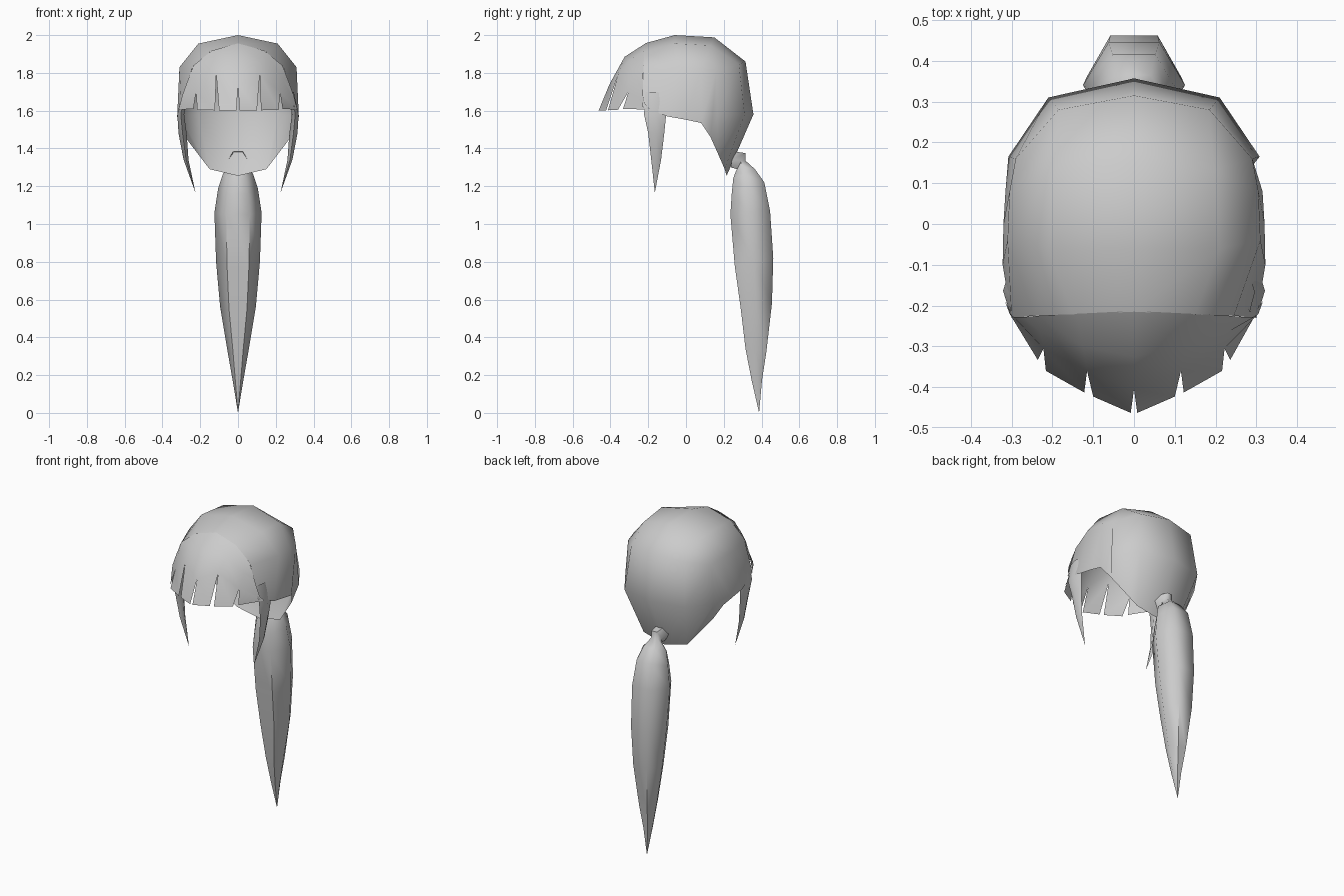
import bpy, bmesh, math
from mathutils import Vector

if "Cube" in bpy.data.objects:
    bpy.data.objects.remove(bpy.data.objects["Cube"])

hair = bpy.data.materials.new("hair grey")
hair.diffuse_color = (0.6, 0.6, 0.6, 1)
hair.use_nodes = True
hair.node_tree.nodes["Principled BSDF"].inputs["Base Color"].default_value = hair.diffuse_color


def finish(name, bm, outward):
    """Weld, triangulate bent quads, orient outward and smooth."""
    bmesh.ops.remove_doubles(bm, verts=bm.verts, dist=0.0005)
    bmesh.ops.recalc_face_normals(bm, faces=bm.faces)
    bm.normal_update()
    centre = Vector(outward)
    if sum((f.calc_center_median() - centre).dot(f.normal) * f.calc_area() for f in bm.faces) < 0:
        bmesh.ops.reverse_faces(bm, faces=bm.faces)
    me = bpy.data.meshes.new(name)
    bm.to_mesh(me)
    bm.free()
    me.materials.append(hair)
    ob = bpy.data.objects.new(name, me)
    bpy.context.collection.objects.link(ob)
    bpy.ops.object.select_all(action='DESELECT')
    ob.select_set(True)
    bpy.context.view_layer.objects.active = ob
    bpy.ops.object.shade_smooth_by_angle(angle=math.radians(60))
    return ob


def patch(bm, rows, mirror=True, closed=False):
    """Skin a grid of points, optionally with its mirror image across x."""
    for s in ((1, -1) if mirror else (1,)):
        grid = [[bm.verts.new((s * x, y, z)) for x, y, z in r] for r in rows]
        for a, b in zip(grid, grid[1:]):
            n = len(a)
            for i in range(n if closed else n - 1):
                j = (i + 1) % n
                quad = [a[i], a[j], b[j], b[i]]
                bm.faces.new(quad if s > 0 else quad[::-1])


# Cap: arcs from the crown line down to the hem, front to nape
bm = bmesh.new()
patch(bm, [
    [(0, -.215, 1.957), (.15, -.222, 1.91), (.245, -.225, 1.82), (.30, -.23, 1.62)],
    [(0, -.06, 2.0), (.21, -.06, 1.955), (.31, -.04, 1.83), (.322, -.10, 1.57)],
    [(0, .15, 1.988), (.195, .13, 1.945), (.305, .08, 1.825), (.32, .0, 1.552)],
    [(0, .315, 1.86), (.185, .28, 1.845), (.29, .16, 1.81), (.315, .08, 1.535)],
    [(0, .357, 1.58), (.21, .31, 1.58), (.308, .165, 1.57), (.28, .13, 1.46)],
    [(0, .215, 1.255), (.15, .205, 1.29), (.215, .168, 1.375), (.28, .13, 1.46)],
])
finish("hair_cap", bm, (0, 0, 1.6))

# Fringe: strands sharing their upper edges, split by narrow slits below
columns = [
    [(0, -.213, 1.957), (0, -.325, 1.885), (0, -.405, 1.74)],
    [(.14, -.22, 1.917), (.125, -.30, 1.865), (.115, -.36, 1.79)],
    [(.235, -.225, 1.84), (.23, -.265, 1.78), (.222, -.305, 1.70)],
    [(.27, -.228, 1.75), (.295, -.228, 1.68), (.305, -.22, 1.64)],
]
tips = [((.008, -.463, 1.6), (.10, -.423, 1.602)),
        ((.122, -.413, 1.602), (.216, -.36, 1.605)),
        ((.236, -.333, 1.61), (.316, -.19, 1.605))]
bm = bmesh.new()
for i, (left, right) in enumerate(tips):
    patch(bm, [columns[i] + [left], columns[i + 1] + [right]])
finish("fringe", bm, (0, -.1, 1.6))

# Side locks: (z, front y, back y, inner x, outer x) down to a point
sections = [(1.70, -.215, -.12, .27, .295), (1.58, -.222, -.105, .285, .321),
            (1.48, -.20, -.115, .272, .315), (1.34, -.184, -.132, .262, .288),
            (1.165, -.165, -.165, .225, .225)]
for side, s in (("right", 1), ("left", -1)):
    bm = bmesh.new()
    patch(bm, [[(s * (xi + xo) / 2, yf, z), (s * xo, (yf + yb) / 2, z),
                (s * (xi + xo) / 2, yb, z), (s * xi, (yf + yb) / 2, z)]
               for z, yf, yb, xi, xo in sections], mirror=False, closed=True)
    finish(side + "_side_lock", bm, (s * .28, -.165, 1.45))

# Ponytail: six-sided rings given by front (y, z), back (y, z) and half width
rings = [(.237, 1.30, .25, 1.385, .05), (.27, 1.29, .315, 1.375, .035),
         (.262, 1.275, .315, 1.335, .035), (.25, 1.24, .365, 1.29, .08),
         (.242, 1.16, .415, 1.22, .105), (.235, 1.05, .445, 1.07, .125),
         (.258, .78, .462, .82, .116), (.29, .55, .455, .58, .095),
         (.315, .34, .425, .32, .056), (.348, .17, .402, .17, .028),
         (.387, 0, .387, 0, 0)]
bm = bmesh.new()
patch(bm, [[(w, (yf + yb) / 2, (zf + zb) / 2), (w / 2, yb, zb), (-w / 2, yb, zb),
            (-w, (yf + yb) / 2, (zf + zb) / 2), (-w / 2, yf, zf), (w / 2, yf, zf)]
           for yf, zf, yb, zb, w in rings], mirror=False, closed=True)
finish("ponytail", bm, (0, .35, .8))
